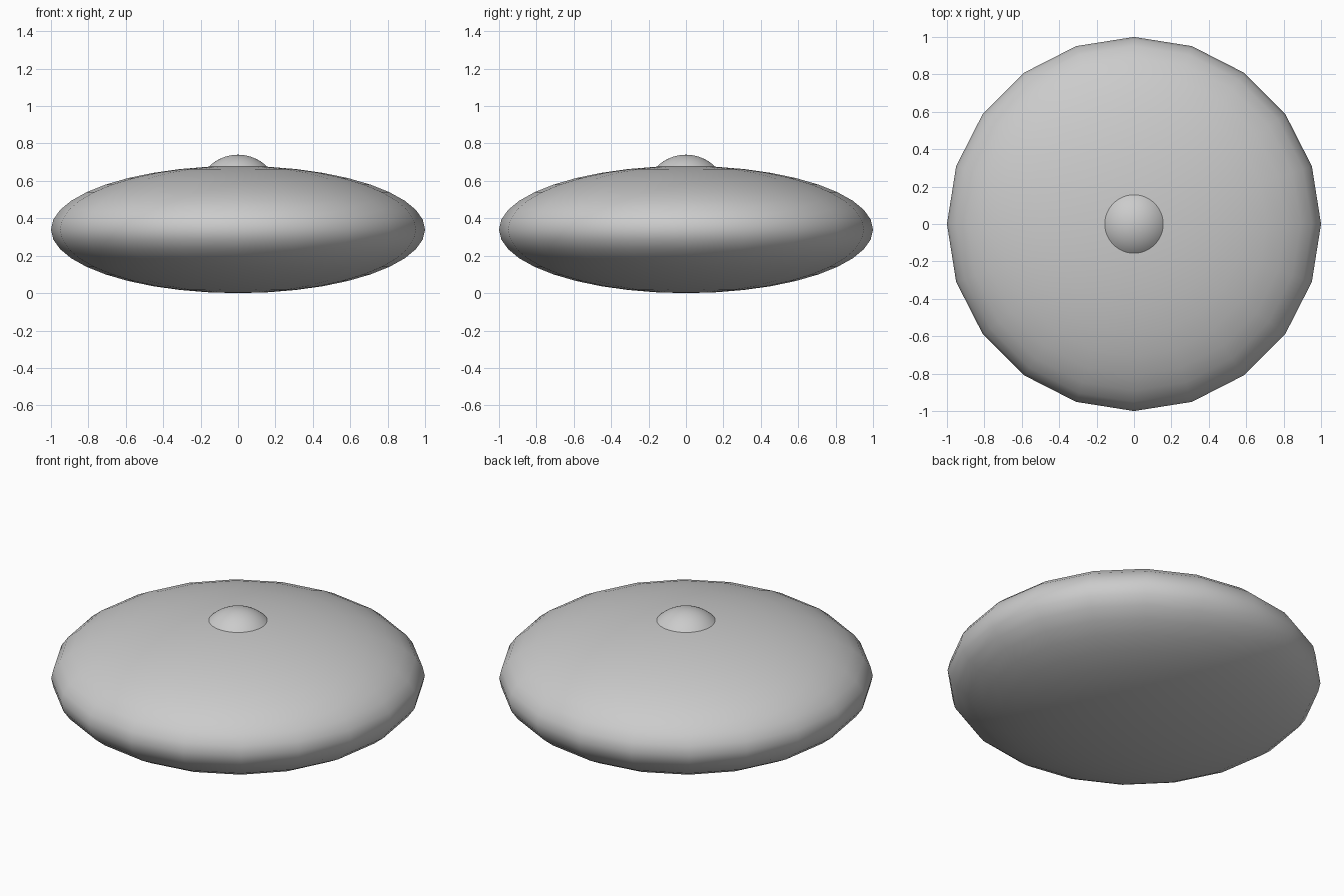
import bpy, bmesh, math

if "Cube" in bpy.data.objects:
    bpy.data.objects.remove(bpy.data.objects["Cube"])


def lathe(name, profile, sides):
    """Revolve (radius, z) points around the z axis; zero radius makes a pole."""
    bm = bmesh.new()
    rings = []
    for r, z in profile:
        n = 1 if r < 1e-5 else sides
        rings.append([bm.verts.new((r * math.cos(math.tau * i / sides),
                                    r * math.sin(math.tau * i / sides), z))
                      for i in range(n)])
    for a, b in zip(rings, rings[1:]):
        for i in range(sides):
            quad = [a[i % len(a)], a[(i + 1) % sides % len(a)],
                    b[(i + 1) % sides % len(b)], b[i % len(b)]]
            bm.faces.new(list(dict.fromkeys(quad)))
    for f in bm.faces:
        f.smooth = True
    mesh = bpy.data.meshes.new(name)
    bm.to_mesh(mesh)
    bm.free()
    obj = bpy.data.objects.new(name, mesh)
    bpy.context.collection.objects.link(obj)
    return obj


# Flattened round body: 20 sides, 20 steps from bottom to top
body = [(math.sin(math.pi * i / 20), 0.34 - 0.34 * math.cos(math.pi * i / 20))
        for i in range(21)]
lathe("body", body, 20)

# Small domed button set on the top
base_r, base_z, top_z = 0.158, 0.674, 0.74
h = top_z - base_z
ball = (base_r ** 2 + h ** 2) / (2 * h)
edge = math.asin(base_r / ball)
button = [(ball * math.sin(edge * (1 - i / 10)),
           top_z - ball + ball * math.cos(edge * (1 - i / 10)))
          for i in range(11)]
lathe("top_button", button, 48)
